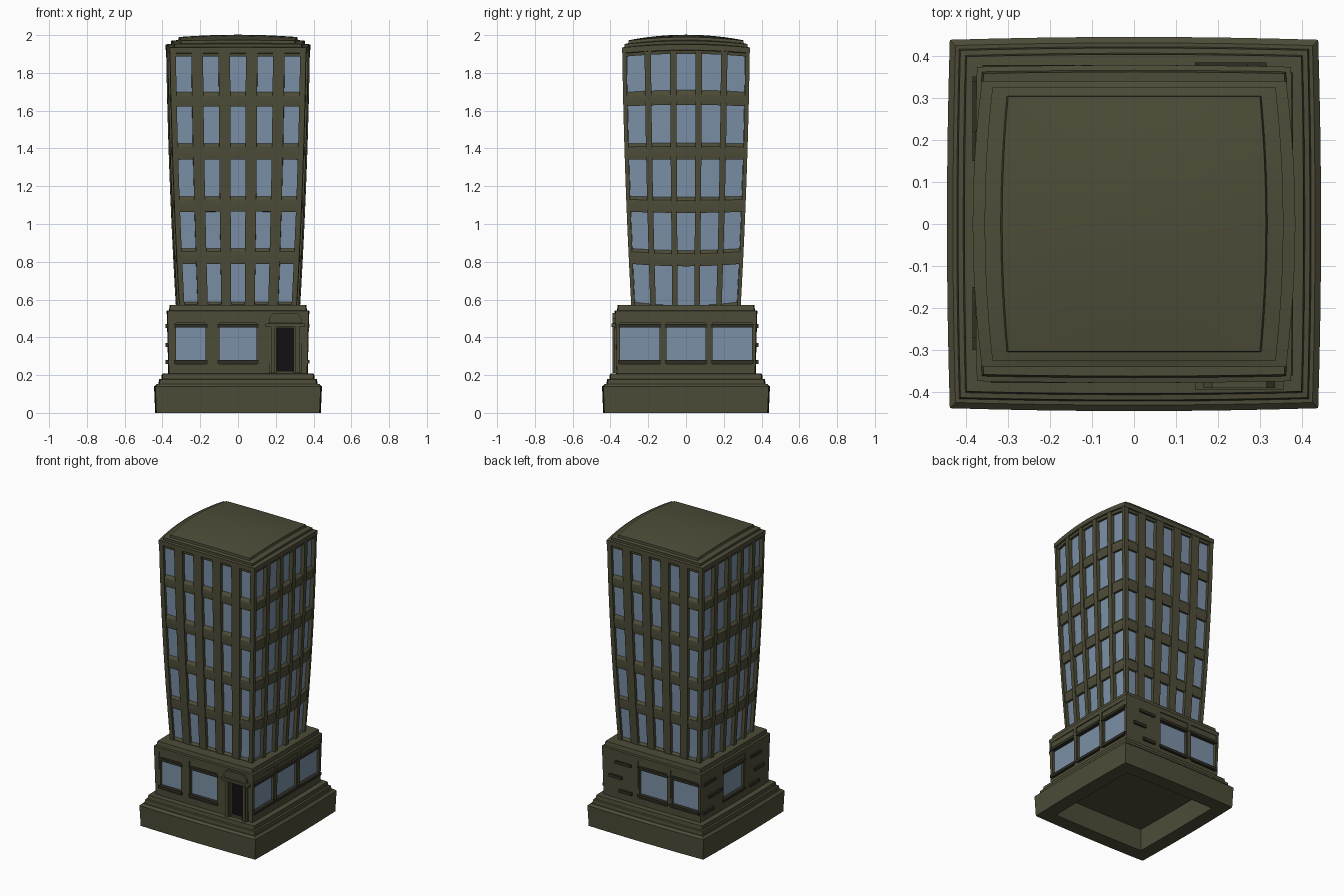
import bpy, bmesh

if "Cube" in bpy.data.objects:
    bpy.data.objects.remove(bpy.data.objects["Cube"])

def material(name, rgb):
    m = bpy.data.materials.new(name)
    m.diffuse_color = (*rgb, 1)
    m.use_nodes = True
    m.node_tree.nodes["Principled BSDF"].inputs["Base Color"].default_value = m.diffuse_color
    return m

STONE = material("stone", (0.075, 0.073, 0.04))
DARK = material("dark_trim", (0.03, 0.028, 0.018))
GLASS = material("glass", (0.20, 0.28, 0.39))
BLACK = material("door_black", (0.006, 0.005, 0.006))


def tower_warp(x, y, z):
    """Unit square plan -> flared tower with bowed sides and arched floors."""
    t = (z - 0.57) / 1.37
    f = t * (1.6 - 0.6 * t)
    q = 1 - y * y
    return (x * (0.31 + 0.05 * f) * (1 + 0.06 * q), y * (0.29 + 0.048 * f),
            z + q * (-0.02 + 0.055 * t - 0.018 * x * x * t))


def base_warp(x, y, z):
    """Slight outward bow of the plinth and shop floor."""
    return (x * (1 + 0.015 * (1 - (y / 0.43) ** 2)),
            y * (1 + 0.015 * (1 - (x / 0.43) ** 2)), z)


def loft(name, parts, mat, warp=None, n=8):
    """Each part is a list of rectangles (x0, x1, y0, y1, z) skinned and capped."""
    bm = bmesh.new()
    for rings in parts:
        def vert(r, i, j):
            x0, x1, y0, y1, z = r
            p = (x0 + (x1 - x0) * i / n, y0 + (y1 - y0) * j / n, z)
            return bm.verts.new(warp(*p) if warp else p)
        rim = ([(i, 0) for i in range(n)] + [(n, j) for j in range(n)] +
               [(n - i, n) for i in range(n)] + [(0, n - j) for j in range(n)])
        rows = [[vert(r, i, j) for i, j in rim] for r in rings]
        for a, b in zip(rows, rows[1:]):
            for k in range(len(rim)):
                l = (k + 1) % len(rim)
                bm.faces.new((a[k], a[l], b[l], b[k]))
        caps = []
        for r in (rings[0], rings[-1]):
            g = [[vert(r, i, j) for j in range(n + 1)] for i in range(n + 1)]
            caps += sum(g, [])
            for i in range(n):
                for j in range(n):
                    bm.faces.new((g[i][j], g[i + 1][j], g[i + 1][j + 1], g[i][j + 1]))
        bmesh.ops.remove_doubles(bm, verts=sum(rows, []) + caps, dist=1e-5)
    bmesh.ops.recalc_face_normals(bm, faces=bm.faces)
    me = bpy.data.meshes.new(name)
    bm.to_mesh(me)
    bm.free()
    ob = bpy.data.objects.new(name, me)
    bpy.context.collection.objects.link(ob)
    me.materials.append(mat)
    return ob


def sq(h, z):
    return (-h, h, -h, h, z)


def box(side, u0, u1, z0, z1, d0, d1):
    """Box on a facade: u along the wall, d outwards. 0 front, 1 right, 2 back, 3 left."""
    x0, x1, y0, y1 = [(u0, u1, -d1, -d0), (d0, d1, u0, u1),
                      (-u1, -u0, d0, d1), (-d1, -d0, -u1, -u0)][side]
    return [(x0, x1, y0, y1, z0), (x0, x1, y0, y1, z1)]


# Stepped plinth, hollow underneath
loft("plinth", [[sq(h, z) for h, z in (
    (.34, .15), (.34, 0), (.432, 0), (.438, .14), (.424, .153), (.415, .153),
    (.412, .178), (.40, .18), (.397, .207), (.36, .21))]], STONE, base_warp)

# Shop floor with window openings cut out
shop = loft("shop_floor", [[sq(h, z) for h, z in (
    (.364, .205), (.372, .54), (.36, .543), (.356, .57))]], STONE, base_warp)
windows = [(0, -.335, -.165), (0, -.105, .105),
           (1, -.355, -.135), (1, -.11, .11), (1, .135, .355),
           (2, -.10, .12), (2, .145, .355), (3, -.13, .10)]
cutter = loft("shop_cutter", [box(s, a, b, .255, .51, .345, .45) for s, a, b in windows]
              + [box(0, .20, .30, .222, .45, .345, .45)], STONE, n=1)
cutter.hide_render = True
cutter.hide_viewport = True
mod = shop.modifiers.new("openings", 'BOOLEAN')
mod.operation = 'DIFFERENCE'
mod.solver = 'EXACT'
mod.object = cutter

loft("shop_glass", [box(s, a, b, .28, .455, .34, .352) for s, a, b in windows], GLASS, n=1)
loft("shop_signs", [box(s, a, b, .475, .51, .34, .370) for s, a, b in windows], STONE, n=1)
loft("shop_trim", [box(s, a - .005, b + .005, z0, z1, .34, .378)
                   for s, a, b in windows for z0, z1 in ((.452, .47), (.262, .28))], DARK, n=1)
loft("window_jambs", [box(s, u - .006, u + .006, .255, .51, .34, .368)
                      for s, a, b in windows for u in (a, b)], STONE, n=1)

# Slim wall bars on the back and left
bars = [(2, -.27, -.15, .46), (2, -.315, -.22, .36), (2, -.24, -.145, .27),
        (3, -.34, -.22, .46), (3, -.29, -.15, .36), (3, -.35, -.24, .27),
        (3, .16, .27, .46), (3, .20, .30, .36), (3, .15, .25, .27)]
loft("wall_bars", [box(s, a, b, z - .01, z + .01, .36, .384) for s, a, b, z in bars], DARK, n=1)

# Doorway: dark door, posts and tapered hood
loft("door", [box(0, .20, .30, .215, .45, .33, .353)], BLACK, n=1)
loft("door_posts", [box(0, c - w, c + w, .21, .46, .35, d)
                    for c in (.185, .315) for w, d in ((.02, .378), (.01, .388))], STONE, n=1)
loft("door_hood", [[(.145, .355, -.395, -.35, .455), (.145, .355, -.395, -.35, .472),
                    (.165, .335, -.388, -.35, .475), (.165, .335, -.39, -.35, .50),
                    (.185, .315, -.39, -.35, .528)]], STONE, n=1)

# Tower: glazed core, floor bands, piers, roof
LEVELS = [.56 + 1.37 * k / 12 for k in range(13)]
loft("tower_glass", [[sq(.93, z) for z in LEVELS]], GLASS, tower_warp)

bands = [(.555, .592), (.79, .875), (1.065, 1.15), (1.34, 1.428), (1.622, 1.70), (1.885, 1.932)]
loft("floor_bands", [[sq(.92, a), sq(.975, a), sq(.985, (a + b) / 2),
                      sq(.975, b - .02), sq(.92, b)] for a, b in bands], STONE, tower_warp)


def column(x0, x1, y0, y1):
    return [(x0, x1, y0, y1, z) for z in LEVELS]


mids = (-.6, -.2, .2, .6)
loft("front_back_piers", [column(c - .085, c + .085, -1, 1) for c in mids], STONE, tower_warp, 2)
loft("side_piers", [column(-1, 1, c - .05, c + .05) for c in mids], STONE, tower_warp, 2)
loft("corner_piers", [column(*sorted((sx * .915, sx)), *sorted((sy * .935, sy)))
                      for sx in (-1, 1) for sy in (-1, 1)], STONE, tower_warp, 1)

loft("roof", [[(-a, a, -b, b, z) for a, b, z in (
    (.97, .97, 1.90), (1.005, 1.005, 1.905), (1.005, 1.005, 1.934), (.93, .96, 1.935),
    (.93, .96, 1.95), (.83, .90, 1.951), (.82, .895, 1.966))]], STONE, tower_warp, 12)

# Smooth the bowed surfaces, keep the edges crisp
bpy.ops.object.select_all(action='DESELECT')
for ob in bpy.context.scene.objects:
    if ob is not cutter:
        ob.select_set(True)
        bpy.context.view_layer.objects.active = ob
bpy.ops.object.shade_smooth_by_angle(angle=0.5)
